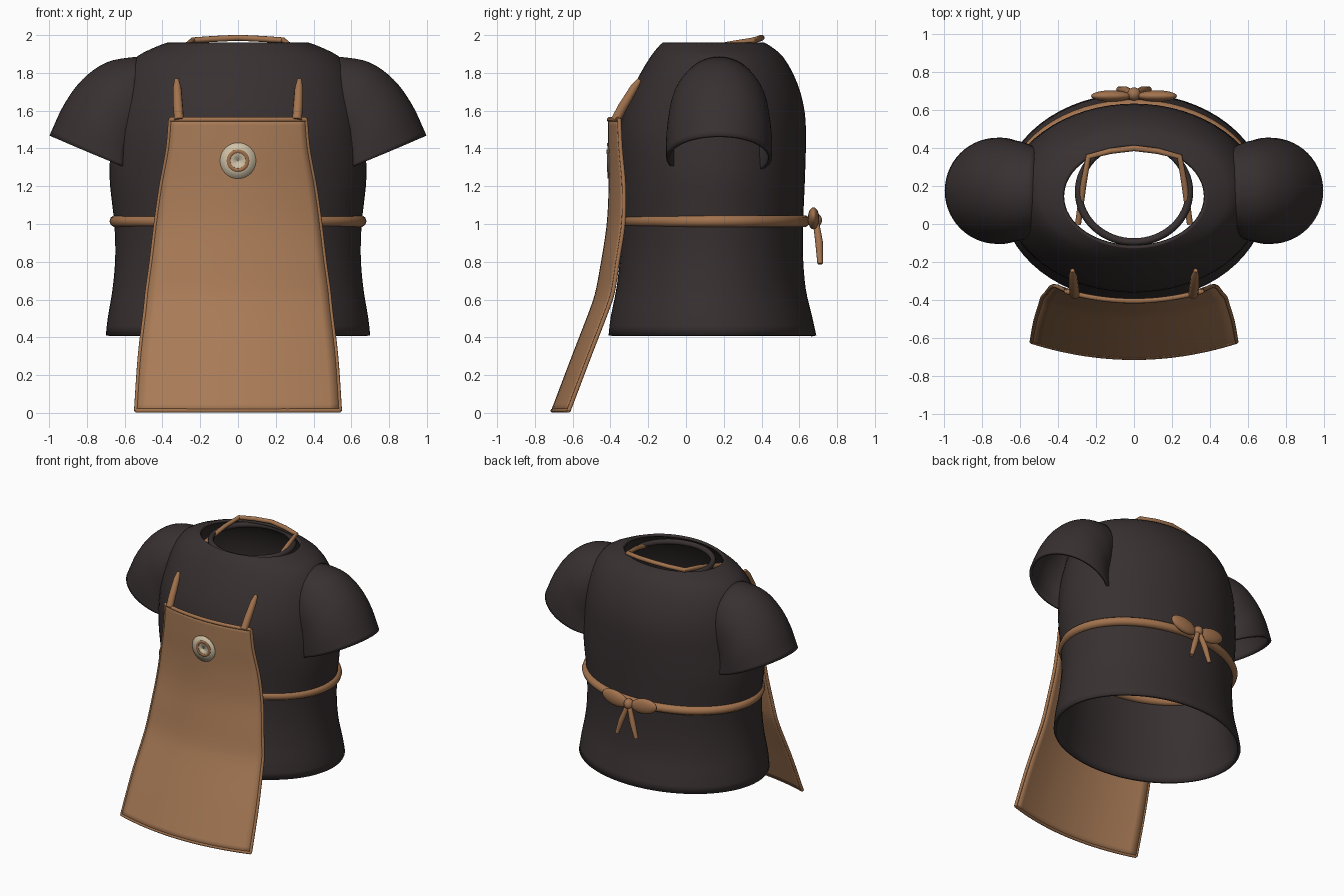
import bpy, bmesh, math
from mathutils import Vector

if "Cube" in bpy.data.objects:
    bpy.data.objects.remove(bpy.data.objects["Cube"])


def material(name, rgb):
    m = bpy.data.materials.new(name)
    m.diffuse_color = (*rgb, 1)
    m.use_nodes = True
    m.node_tree.nodes["Principled BSDF"].inputs["Base Color"].default_value = m.diffuse_color
    return m


DARK = material("charcoal cloth", (0.040, 0.030, 0.031))
TAN = material("tan leather", (0.40, 0.20, 0.095))
STRAP = material("strap leather", (0.36, 0.17, 0.075))
CREAM = material("cream patch", (0.62, 0.53, 0.38))


def finish(ob, mat, angle=40):
    ob.data.materials.clear()
    ob.data.materials.append(mat)
    bpy.ops.object.select_all(action='DESELECT')
    ob.select_set(True)
    bpy.context.view_layer.objects.active = ob
    bpy.ops.object.shade_smooth_by_angle(angle=math.radians(angle))
    return ob


def grid_mesh(name, rows, mat, wrap=False, thick=0, skip=None):
    """Skin a list of point rows; optionally close each row and add thickness."""
    bm = bmesh.new()
    vs = [[bm.verts.new(p) for p in r] for r in rows]
    n = len(rows[0])
    for a, b in zip(vs, vs[1:]):
        for i in range(n if wrap else n - 1):
            j = (i + 1) % n
            f = (a[i], a[j], b[j], b[i])
            if not (skip and all(skip(v.co) for v in f)):
                bm.faces.new(f)
    bmesh.ops.delete(bm, geom=[v for v in bm.verts if not v.link_faces], context='VERTS')
    me = bpy.data.meshes.new(name)
    bm.to_mesh(me)
    bm.free()
    ob = bpy.data.objects.new(name, me)
    bpy.context.collection.objects.link(ob)
    finish(ob, mat)
    if thick:
        s = ob.modifiers.new("thickness", 'SOLIDIFY')
        s.thickness, s.offset = thick, -1
    return ob


def tube(name, pts, r, mat, closed=False, smooth=False, radii=None):
    cu = bpy.data.curves.new(name, 'CURVE')
    cu.dimensions = '3D'
    cu.bevel_depth, cu.bevel_resolution, cu.use_fill_caps = r, 3, True
    sp = cu.splines.new('POLY')
    sp.points.add(len(pts) - 1)
    for i, p in enumerate(pts):
        sp.points[i].co = (*p, 1)
        sp.points[i].radius = radii[i] if radii else 1
    sp.use_cyclic_u = closed
    ob = bpy.data.objects.new(name, cu)
    bpy.context.collection.objects.link(ob)
    bpy.ops.object.select_all(action='DESELECT')
    ob.select_set(True)
    bpy.context.view_layer.objects.active = ob
    bpy.ops.object.convert(target='MESH')
    return finish(bpy.context.object, mat)


def oval(cx, cy, z, rx, ry, n=64):
    return [(cx + rx * math.cos(t), cy + ry * math.sin(t), z)
            for t in (2 * math.pi * i / n for i in range(n))]


def lerp_table(table, z):
    """Smoothly read the columns of a table sorted by its first column."""
    z = min(max(z, table[0][0]), table[-1][0])
    k = next(i for i in range(len(table) - 1) if z <= table[i + 1][0])
    p = [table[min(max(k + d, 0), len(table) - 1)] for d in (-1, 0, 1, 2)]
    h = p[2][0] - p[1][0]
    t = (z - p[1][0]) / h
    out = []
    for c in range(1, len(table[0])):
        m1 = (p[2][c] - p[0][c]) / (p[2][0] - p[0][0]) * h
        m2 = (p[3][c] - p[1][c]) / (p[3][0] - p[1][0]) * h
        out.append((2*t**3 - 3*t*t + 1) * p[1][c] + (t**3 - 2*t*t + t) * m1
                   + (3*t*t - 2*t**3) * p[2][c] + (t**3 - t*t) * m2)
    return out


# Shirt body: height, half width, front y, back y
BODY = [(0.41, 0.70, -0.41, 0.69), (0.50, 0.69, -0.40, 0.67), (0.65, 0.665, -0.37, 0.635),
        (0.82, 0.65, -0.35, 0.62), (1.0, 0.655, -0.345, 0.62), (1.25, 0.68, -0.355, 0.63),
        (1.45, 0.67, -0.36, 0.635), (1.58, 0.655, -0.335, 0.63), (1.70, 0.63, -0.29, 0.605),
        (1.80, 0.595, -0.24, 0.565), (1.89, 0.53, -0.185, 0.51), (1.94, 0.43, -0.145, 0.45),
        (1.96, 0.375, -0.125, 0.415)]


def body_oval(z):
    rx, f, b = lerp_table(BODY, z)
    return rx, (f + b) / 2, (b - f) / 2


heights = sorted({round(0.41 + 1.48 * i / 30, 4) for i in range(31)} | {1.91, 1.93, 1.945, 1.955, 1.96})
rows = []
for z in heights:
    rx, cy, ry = body_oval(z)
    rows.append(oval(0, cy, z, rx, ry))
grid_mesh("shirt_body", rows, DARK, wrap=True, thick=0.02)

# Collar ring set inside the neck opening
tube("collar", oval(0, 0.17, 1.925, 0.292, 0.265), 0.02, DARK, closed=True)

# Sleeves: parameter, upper x z, lower x z, half depth
SLEEVE = [(0, 0.50, 1.87, 0.50, 1.45, 0.20), (1, 0.68, 1.84, 0.50, 1.38, 0.235),
          (2, 0.81, 1.75, 0.50, 1.33, 0.25), (3, 0.905, 1.62, 0.49, 1.285, 0.26),
          (4, 0.98, 1.46, 0.46, 1.24, 0.26)]


def inside_body(p):
    rx, cy, ry = body_oval(p.z)
    return math.hypot(p.x / (rx - 0.01), (p.y - cy) / (ry - 0.01)) < 1


for side, label in ((1, "left"), (-1, "right")):
    rows = []
    for k in range(25):
        ux, uz, lx, lz, ry = lerp_table(SLEEVE, k / 6)
        ring = []
        for i in range(56):
            t = 2 * math.pi * i / 56
            u = (1 + math.cos(t)) / 2
            ring.append((side * (lx + (ux - lx) * u), 0.175 + ry * math.sin(t), lz + (uz - lz) * u))
        rows.append(ring if side < 0 else ring[::-1])
    grid_mesh(label + "_sleeve", rows[::-1], DARK, wrap=True, thick=0.02, skip=inside_body)

# Apron: height, half width, middle y, backward curl at the edges
APRON = [(0.01, 0.54, -0.715, 0.085), (0.30, 0.52, -0.605, 0.085), (0.56, 0.49, -0.505, 0.085),
         (0.64, 0.482, -0.48, 0.085), (0.80, 0.46, -0.45, 0.08), (1.0, 0.436, -0.42, 0.08),
         (1.2, 0.408, -0.41, 0.073), (1.4, 0.372, -0.412, 0.058), (1.56, 0.358, -0.412, 0.05)]


def apron_point(s, z, out=0.0):
    w, y, curl = lerp_table(APRON, z)
    return (s * w, y + curl * s * s - out, z)


apron_z = [0.01 + 1.55 * i / 40 for i in range(41)]
apron_s = [-1 + i / 10 for i in range(21)]
grid_mesh("apron", [[apron_point(s, z) for s in apron_s] for z in apron_z], TAN, thick=0.016)

# Piping around the apron edge
for s, label in ((-1, "right"), (1, "left")):
    tube(label + "_hem", [apron_point(s, z, -0.008) for z in apron_z], 0.011, STRAP)
tube("bottom_hem", [apron_point(s, 0.012, -0.008) for s in apron_s], 0.011, STRAP)
tube("top_hem", [apron_point(s, 1.553, -0.006) for s in apron_s], 0.013, STRAP)


# Round patch on the chest, following the apron
def patch(name, r0, r1, out, mat):
    rows = []
    for r in (r0, r1):
        ring = []
        for i in range(40):
            t = 2 * math.pi * i / 40
            z = 1.335 + r * math.sin(t)
            w = lerp_table(APRON, z)[0]
            ring.append(apron_point(r * math.cos(t) / w, z, out))
        rows.append(ring[::-1])
    grid_mesh(name, rows, mat, wrap=True, thick=0.004)


patch("patch_disc", 0.001, 0.095, 0.005, CREAM)
patch("patch_ring", 0.04, 0.06, 0.008, STRAP)

# Neck strap: behind the neck, over the shoulders, then down to the bib
half = [(0.125, 0.385, 1.98), (0.24, 0.355, 1.972), (0.265, 0.22, 1.95), (0.295, 0.0, 1.89)]
tube("neck_strap", [(-x, y, z) for x, y, z in half[::-1]] + [(0, 0.40, 1.986)] + half,
     0.016, STRAP)
for s, label in ((-1, "right"), (1, "left")):
    tube(label + "_bib_strap", [(s * 0.325, -0.245, 1.765), (s * 0.322, -0.275, 1.72),
         (s * 0.317, -0.335, 1.62), (s * 0.312, -0.372, 1.55)], 0.026, STRAP,
         radii=[0.45, 0.85, 1, 1])

# Waist tie and bow
tube("waist_tie", oval(0, 0.15, 1.015, 0.648, 0.475), 0.032, STRAP, closed=True)


def ball(name, loc, scale, tilt=0):
    bpy.ops.mesh.primitive_uv_sphere_add(segments=24, ring_count=14, location=loc,
                                         rotation=(0, tilt, 0))
    bpy.context.object.name = name
    bpy.context.object.scale = scale
    finish(bpy.context.object, STRAP)


ball("bow_knot", (0, 0.685, 1.02), (0.035, 0.035, 0.038))
for s, label in ((-1, "right"), (1, "left")):
    ball(label + "_bow_loop", (s * 0.12, 0.675, 1.03), (0.108, 0.03, 0.056), -s * 0.18)
    tube(label + "_bow_tail", [(s * 0.01, 0.69, 1.0), (s * 0.045, 0.705, 0.9),
         (s * 0.08, 0.71, 0.79)], 0.021, STRAP, radii=[0.8, 1, 0.7])
